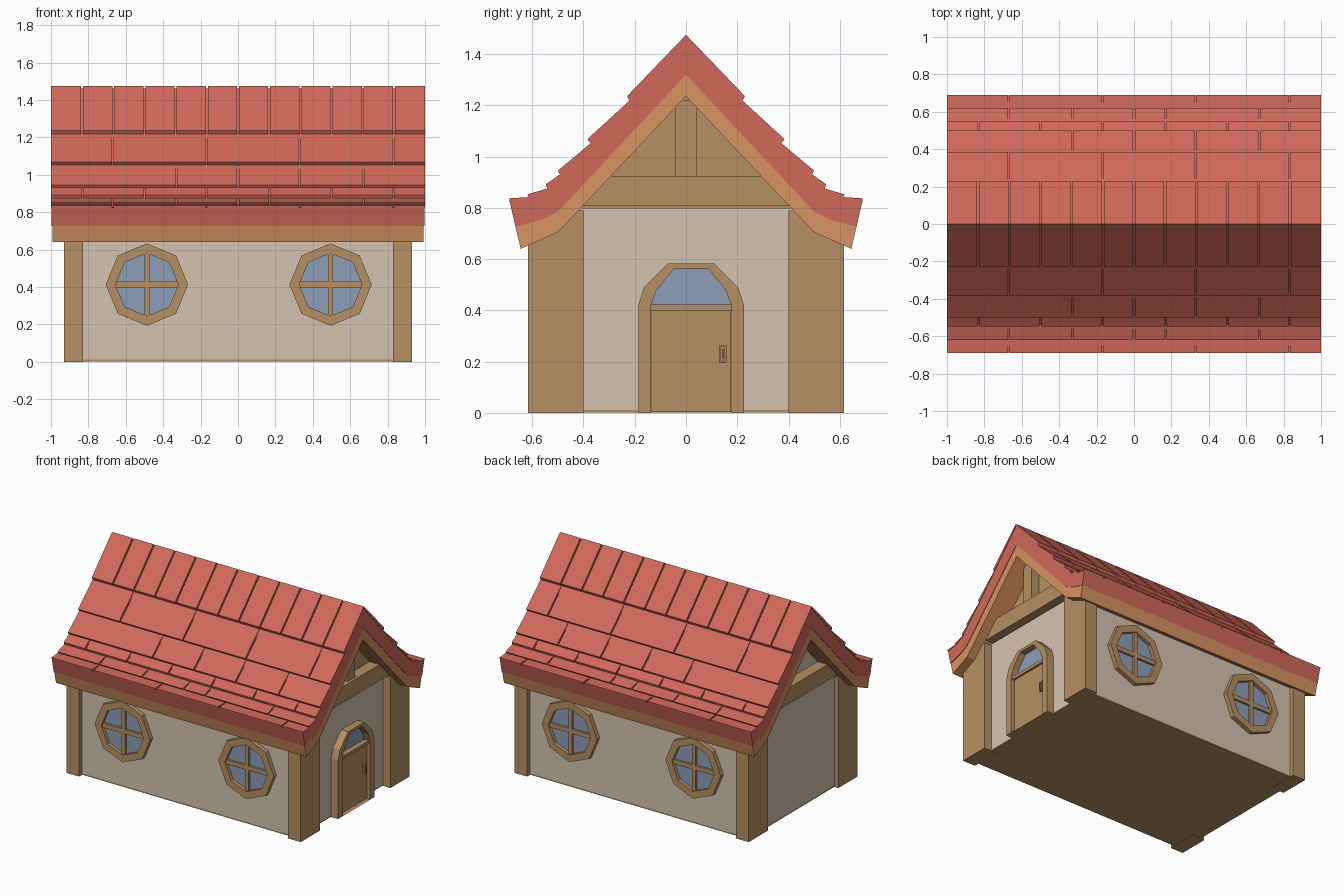
import bpy, bmesh, math

cube = bpy.data.objects.get("Cube")
if cube:
    bpy.data.objects.remove(cube, do_unlink=True)


def material(name, rgb):
    col = [((c / 255 + 0.055) / 1.055) ** 2.4 for c in rgb] + [1]
    m = bpy.data.materials.new(name)
    m.use_nodes = True
    m.diffuse_color = col
    m.node_tree.nodes["Principled BSDF"].inputs["Base Color"].default_value = col
    return m


RED = material("roof_red", (208, 105, 91))
TRIM = material("trim_orange_wood", (214, 147, 99))
WOOD = material("brown_wood", (181, 144, 100))
PLASTER = material("plaster", (213, 195, 177))
GLASS = material("blue_glass", (141, 158, 185))


def place(axis, p, d):
    """Profile points are (y, z) when extruding along x, (x, z) along y."""
    return (d, p[0], p[1]) if axis == "x" else (p[0], d, p[1])


def finish(name, bm, mat):
    bmesh.ops.recalc_face_normals(bm, faces=bm.faces)
    me = bpy.data.meshes.new(name)
    bm.to_mesh(me)
    bm.free()
    me.materials.append(mat)
    ob = bpy.data.objects.new(name, me)
    bpy.context.collection.objects.link(ob)
    return ob


def add_prism(bm, axis, pts, a, b):
    """Extrude a closed profile from depth a to depth b."""
    lo = [bm.verts.new(place(axis, p, a)) for p in pts]
    hi = [bm.verts.new(place(axis, p, b)) for p in pts]
    bm.faces.new(lo)
    bm.faces.new(hi)
    for i in range(len(pts)):
        j = (i + 1) % len(pts)
        bm.faces.new((lo[i], lo[j], hi[j], hi[i]))


def prism(name, mat, axis, pts, a, b):
    bm = bmesh.new()
    add_prism(bm, axis, pts, a, b)
    return finish(name, bm, mat)


def ring(name, mat, axis, outer, inner, a, b):
    """Frame between two matching loops."""
    bm = bmesh.new()
    loops = [[bm.verts.new(place(axis, p, d)) for p in loop]
             for loop, d in ((outer, a), (outer, b), (inner, b), (inner, a))]
    n = len(outer)
    for k in range(4):
        u, v = loops[k], loops[(k + 1) % 4]
        for i in range(n):
            j = (i + 1) % n
            bm.faces.new((u[i], u[j], v[j], v[i]))
    return finish(name, bm, mat)


def rect(u0, u1, v0, v1):
    return [(u0, v0), (u1, v0), (u1, v1), (u0, v1)]


def both_sides(half):
    """Mirror a ridge-to-eave half profile into a full one."""
    return [(-y, z) for y, z in reversed(half[1:])] + half


# Roof: red slab over a wooden lining, both following the flared eaves
roof_top = [(0, 1.462), (.22, 1.215), (.37, 1.05), (.49, .928),
            (.54, .872), (.61, .838), (.688, .825)]
roof_under = [(0, 1.32), (.5, .785), (.56, .755), (.665, .725)]
lining_under = [(0, 1.235), (.4, .81), (.5, .705), (.645, .64)]
prism("roof_slab", RED, "x",
      both_sides(roof_top) + both_sides(roof_under)[::-1], -.997, .997)
prism("roof_lining", TRIM, "x",
      both_sides(roof_under) + both_sides(lining_under)[::-1], -.993, .993)

# Shingle rows: wedges whose lower edges stand proud of the slab
lips = [(.23, 1.236), (.385, 1.068), (.5, .945), (.547, .892),
        (.62, .852), (.69, .837)]
joints = [[i / 6 for i in range(-5, 6)],
          [-.67, -.17, .33, .83],
          [-.33, 0, .33, .67],
          [-.83, -.5, -.17, .17, .5, .83],
          [-.67, -.33, 0, .17, .67],
          [-.67, -.17, .33, .83]]
for side, label in ((-1, "front"), (1, "back")):
    for r, lip in enumerate(lips):
        start, end = roof_top[r], roof_top[r + 1]
        head = (start[0], start[1] + (.013 if r == 0 else .004))
        section = [(side * y, z) for y, z in (start, head, lip, end)]
        cuts = [-1.0] + joints[r] + [1.0]
        bm = bmesh.new()
        for x0, x1 in zip(cuts, cuts[1:]):
            a = x0 + (.005 if x0 > -1 else 0)
            b = x1 - (.005 if x1 < 1 else 0)
            add_prism(bm, "x", section, a, b)
        finish(f"{label}_shingle_row_{r + 1}", bm, RED)

# Walls and floor
prism("walls", PLASTER, "x", rect(-.585, .585, .012, .8), -.9, .87)
prism("floor", WOOD, "x", rect(-.585, .585, .002, .012), -.9, .87)

# Gable fillings, tie beams and king post
gable = [(-.41, .8), (.41, .8), (0, 1.25)]
beam = [(-.42, .81), (.42, .81), (.3, .925), (-.3, .925)]
prism("door_gable_panel", WOOD, "x", gable, .8, .84)
prism("plain_gable_panel", PLASTER, "x", gable, -.84, -.8)
prism("door_gable_beam", WOOD, "x", beam, .82, .92)
prism("plain_gable_beam", WOOD, "x", beam, -.92, -.82)
prism("king_post", WOOD, "x", rect(-.04, .04, .92, 1.22), .83, .9)

# Corner posts
for sx, xn in ((-1, "right"), (1, "left")):
    for sy, yn in ((-1, "front"), (1, "back")):
        ys = sorted((sy * .4, sy * .617))
        prism(f"{yn}_{xn}_post", WOOD, "x", rect(ys[0], ys[1], 0, .79),
              *sorted((sx * .83, sx * .93)))

# Octagonal windows on both long walls
def octagon(cx, cz, r):
    return [(cx + r * math.cos(i * math.pi / 4),
             cz + r * math.sin(i * math.pi / 4)) for i in range(8)]


for side, label in ((-1, "front"), (1, "back")):
    for cx, end in ((-.487, "right"), (.495, "left")):
        n, cz = f"{label}_{end}_window", .413
        ring(n + "_frame", WOOD, "y", octagon(cx, cz, .22),
             octagon(cx, cz, .168), side * .57, side * .616)
        prism(n + "_glass", GLASS, "y", octagon(cx, cz, .18),
              side * .583, side * .591)
        prism(n + "_upright", WOOD, "y",
              rect(cx - .014, cx + .014, cz - .165, cz + .165),
              side * .585, side * .608)
        prism(n + "_crossbar", WOOD, "y",
              rect(cx - .165, cx + .165, cz - .016, cz + .016),
              side * .585, side * .606)

# Door with an arched frame and fanlight, slightly off centre
mid = .02


def arch(w, shoulder, top, flat):
    half = [(w, 0), (w, .42), (w - .022, shoulder), (flat, top)]
    return ([(mid + y, z) for y, z in half]
            + [(mid - y, z) for y, z in reversed(half)])


ring("door_frame", WOOD, "x", arch(.206, .49, .582, .092),
     arch(.157, .478, .562, .067), .85, .925)
prism("fanlight", GLASS, "x", arch(.16, .479, .564, .068)[1:7], .86, .879)
prism("fanlight_sill", WOOD, "x", rect(mid - .157, mid + .157, .4, .422), .86, .915)
prism("door_panel", WOOD, "x", rect(mid - .155, mid + .155, .004, .4), .86, .9)
ring("handle_plate", WOOD, "x", rect(.13, .158, .195, .265),
     rect(.137, .151, .203, .257), .895, .912)
prism("handle", WOOD, "x", rect(.14, .148, .212, .25), .895, .918)
